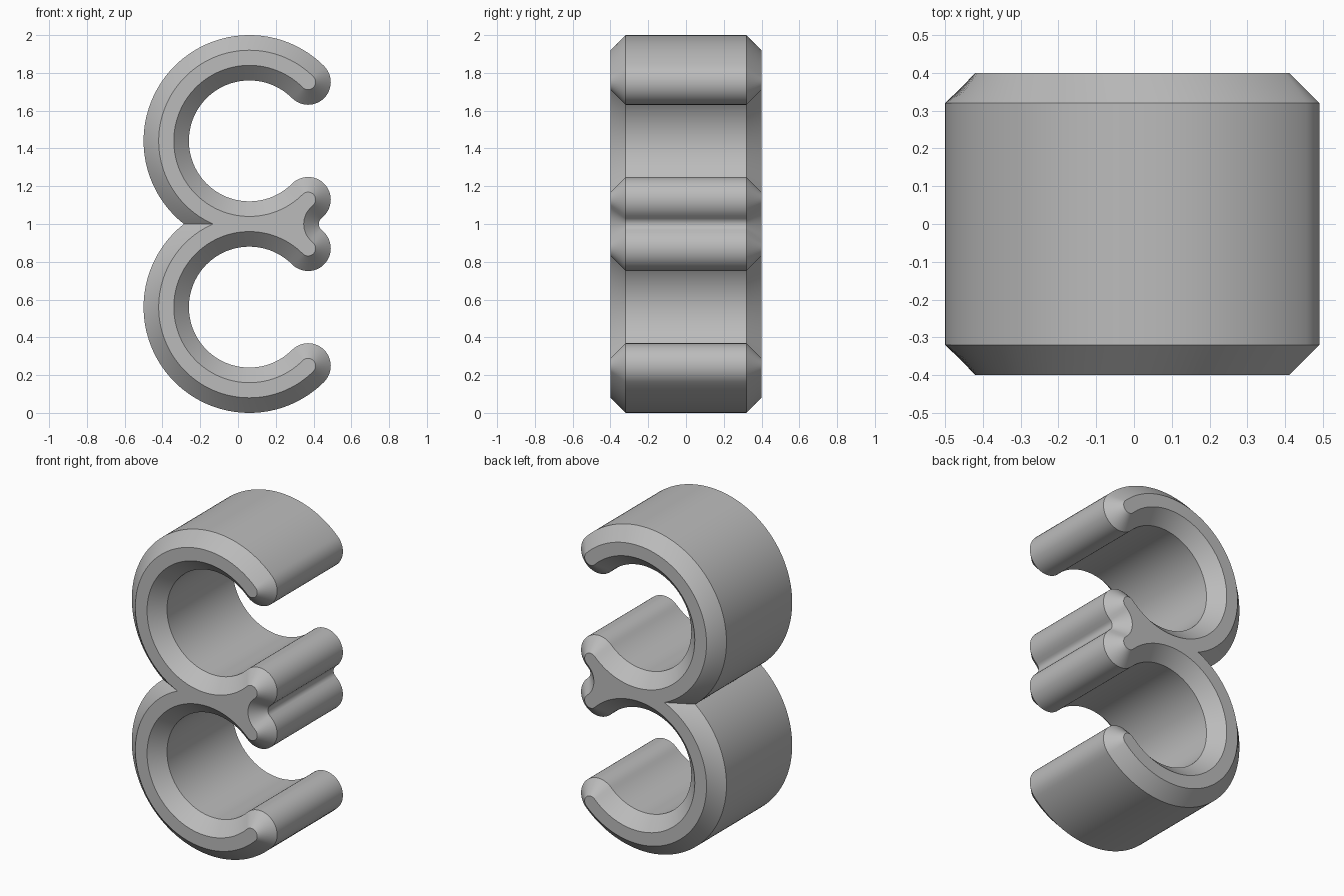
import bpy
import bmesh
from math import sin, cos, asin, radians, degrees, sqrt

cube = bpy.data.objects.get("Cube")
if cube:
    bpy.data.objects.remove(cube, do_unlink=True)

# Dimensions of the double clip
CX, CZ = 0.06, 1.44           # centre of the upper ring
OUTER, INNER = 0.56, 0.32     # ring radii
MID, CAP = (OUTER + INNER) / 2, (OUTER - INNER) / 2
CHAMFER, HALF_DEPTH = 0.08, 0.40
FILLET = 0.04                 # notch between the middle lips
OPENING = 45                  # half angle of the ring mouth


def arc(cx, cz, r, start, end, steps):
    """Points along an arc, leaving out the last one."""
    angles = [radians(start + (end - start) * i / steps) for i in range(steps)]
    return [(cx + r * cos(a), cz + r * sin(a)) for a in angles]


def profile(inset):
    """Closed outline of both rings, shrunk by the inset."""
    rise = CZ - 1
    fillet_x = CX + sqrt((OUTER + FILLET) ** 2 - rise ** 2)
    touch = degrees(asin(rise / (OUTER + FILLET)))
    outer, inner, cap = OUTER - inset, INNER + inset, CAP - inset
    tip = MID * cos(radians(OPENING))
    crease = 180 + degrees(asin(rise / outer))

    pts = arc(fillet_x, 1, FILLET + inset, 180, 180 - touch, 10)      # notch
    pts += arc(CX, CZ, outer, -touch, -OPENING, 1)
    pts += arc(CX + tip, CZ - tip, cap, -OPENING, 180 - OPENING, 24)  # middle lip
    pts += arc(CX, CZ, inner, -OPENING, OPENING - 360, 80)            # bore
    pts += arc(CX + tip, CZ + tip, cap, OPENING - 180, OPENING, 24)   # outer lip
    pts += arc(CX, CZ, outer, OPENING, crease, 80)                    # outer wall
    pts.append((CX + outer * cos(radians(crease)), 1))
    return pts + [(x, 2 - z) for x, z in reversed(pts[1:-1])]


# Loops from front face to back face
bm = bmesh.new()
wall = HALF_DEPTH - CHAMFER
sections = [(-HALF_DEPTH, CHAMFER), (-wall, 0), (wall, 0), (HALF_DEPTH, CHAMFER)]
loops = [[bm.verts.new((x, y, z)) for x, z in profile(inset)] for y, inset in sections]
for a, b in zip(loops, loops[1:]):
    n = len(a)
    for i in range(n):
        j = (i + 1) % n
        bm.faces.new((a[i], a[j], b[j], b[i]))
bm.faces.new(loops[0])
bm.faces.new(loops[-1])
bmesh.ops.recalc_face_normals(bm, faces=bm.faces)

mesh = bpy.data.meshes.new("double_clip")
bm.to_mesh(mesh)
bm.free()
clip = bpy.data.objects.new("double_clip", mesh)
bpy.context.collection.objects.link(clip)

# Plain grey plastic
grey = bpy.data.materials.new("grey_plastic")
grey.use_nodes = True
colour = (0.5, 0.5, 0.5, 1)
grey.diffuse_color = colour
grey.node_tree.nodes["Principled BSDF"].inputs["Base Color"].default_value = colour
mesh.materials.append(grey)

# Smooth curves, crisp chamfer edges
bpy.ops.object.select_all(action='DESELECT')
clip.select_set(True)
bpy.context.view_layer.objects.active = clip
bpy.ops.object.shade_smooth_by_angle(angle=radians(30))
